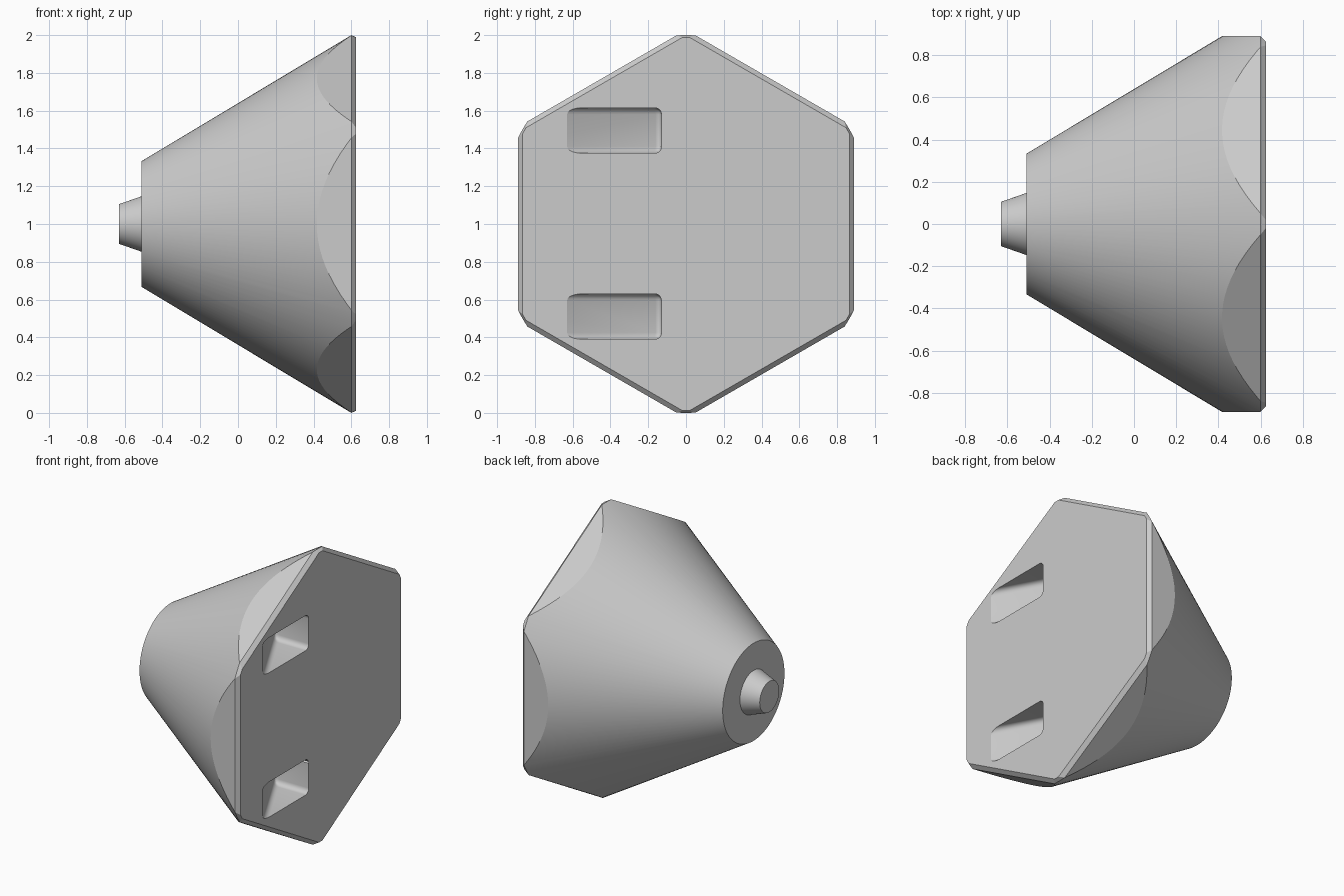
import bpy, bmesh, math

cube = bpy.data.objects.get("Cube")
if cube:
    bpy.data.objects.remove(cube)

grey = bpy.data.materials.new("plain_grey")
grey.use_nodes = True
GREY = (0.6, 0.6, 0.6, 1)
grey.diffuse_color = GREY
grey.node_tree.nodes["Principled BSDF"].inputs["Base Color"].default_value = GREY


def make_object(name, bm):
    bmesh.ops.recalc_face_normals(bm, faces=bm.faces[:])
    mesh = bpy.data.meshes.new(name)
    bm.to_mesh(mesh)
    bm.free()
    mesh.materials.append(grey)
    obj = bpy.data.objects.new(name, mesh)
    bpy.context.collection.objects.link(obj)
    return obj


def loft(name, sides, profile):
    """Solid along x through rings given as (x, radius), first corner at the top."""
    bm = bmesh.new()
    rings = []
    for x, r in profile:
        angles = [2 * math.pi * i / sides for i in range(sides)]
        rings.append([bm.verts.new((x, r * math.sin(a), 1 + r * math.cos(a))) for a in angles])
    for a, b in zip(rings, rings[1:]):
        for i in range(sides):
            j = (i + 1) % sides
            bm.faces.new((a[i], a[j], b[j], b[i]))
    bm.faces.new(rings[0])
    bm.faces.new(rings[-1])
    return make_object(name, bm)


def wedge(name, z):
    """Ramp pocket: zero depth at its -y end, deepest at its +y end wall."""
    deep, out, half = 0.365, 0.75, 0.12
    profile = [(deep, -0.13), (out, -0.13), (out, -0.87)]
    bm = bmesh.new()
    low = [bm.verts.new((x, y, z - half)) for x, y in profile]
    high = [bm.verts.new((x, y, z + half)) for x, y in profile]
    bm.faces.new(low)
    bm.faces.new(high)
    for i in range(3):
        j = (i + 1) % 3
        bm.faces.new((low[i], low[j], high[j], high[i]))
    # round every edge except those of the open outer side
    edges = [e for e in bm.edges if min(v.co.x for v in e.verts) < out - 0.01]
    bmesh.ops.bevel(bm, geom=edges, offset=0.035, segments=5, profile=0.5,
                    affect='EDGES', clamp_overlap=True)
    return make_object(name, bm)


def boolean(target, cutter, operation):
    mod = target.modifiers.new(cutter.name, 'BOOLEAN')
    mod.operation = operation
    mod.solver = 'EXACT'
    mod.object = cutter
    bpy.context.view_layer.objects.active = target
    bpy.ops.object.modifier_apply(modifier=mod.name)
    bpy.data.objects.remove(cutter)


# Turned cone with a small tapered boss at its narrow end
body = loft("cone_body", 128, [(-0.63, 0.105), (-0.51, 0.147), (-0.51, 0.333),
                               (0.6, 1.0), (0.626, 0.988)])

# Six flats with a chamfered rim on the wide end
apothem = 1 / math.cos(math.pi / 6)
hexagon = loft("hex_cutter", 6, [(-0.8, 0.89 * apothem), (0.6, 0.89 * apothem),
                                 (0.625, 0.865 * apothem)])
boolean(body, hexagon, 'INTERSECT')

# Two ramped pockets in the hexagonal face
for z in (0.51, 1.495):
    boolean(body, wedge("pocket_cutter", z), 'DIFFERENCE')

bpy.ops.object.select_all(action='DESELECT')
body.select_set(True)
bpy.context.view_layer.objects.active = body
bpy.ops.object.shade_smooth_by_angle(angle=math.radians(25))
